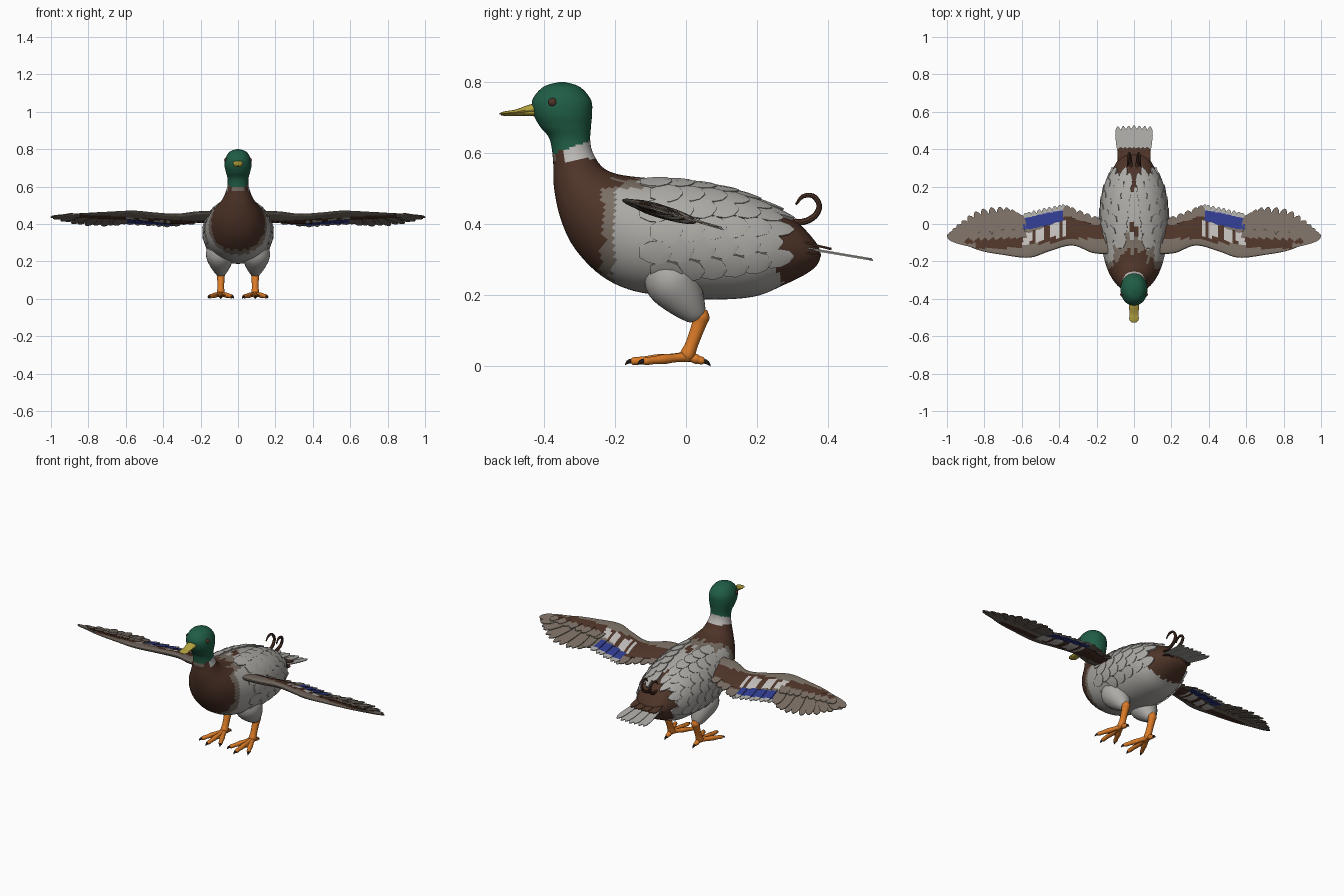
import bpy, bmesh, math
from mathutils import Vector
from mathutils.bvhtree import BVHTree

if "Cube" in bpy.data.objects:
    bpy.data.objects.remove(bpy.data.objects["Cube"], do_unlink=True)

COLOURS = {
    "head green": (0.014, 0.11, 0.06), "chest brown": (0.076, 0.034, 0.021),
    "pale grey": (0.41, 0.4, 0.375), "taupe": (0.19, 0.155, 0.125),
    "wing blue": (0.03, 0.045, 0.27), "leg orange": (0.71, 0.2, 0.021),
    "bill yellow": (0.46, 0.37, 0.05), "claw black": (0.025, 0.019, 0.017),
    "collar white": (0.52, 0.5, 0.48),
}
GREEN, BROWN, GREY, TAUPE, BLUE, ORANGE, YELLOW, BLACK, WHITE = range(len(COLOURS))
MATS = []
for label, rgb in COLOURS.items():
    m = bpy.data.materials.new(label)
    m.use_nodes = True
    m.diffuse_color = (*rgb, 1)
    m.node_tree.nodes["Principled BSDF"].inputs["Base Color"].default_value = (*rgb, 1)
    MATS.append(m)


def spline(pts, n):
    """Sample n points of a smooth curve through tuples of any size."""
    out = []
    for i in range(n):
        s = i / (n - 1) * (len(pts) - 1)
        k = min(int(s), len(pts) - 2)
        t = s - k
        p = [pts[min(max(j, 0), len(pts) - 1)] for j in range(k - 1, k + 3)]
        out.append([b + t * (c - a + t * (2 * a - 5 * b + 4 * c - d + t * (3 * b - 3 * c + d - a))) / 2
                    for a, b, c, d in zip(*p)])
    return out


def loft(bm, rings, rule):
    """Skin closed rings; rule(centre, segment) gives the colour."""
    rows = [[bm.verts.new(p) for p in r] for r in rings]
    n = len(rows[0])
    faces = [(bm.faces.new((a[i], a[(i + 1) % n], b[(i + 1) % n], b[i])), k)
             for k, (a, b) in enumerate(zip(rows, rows[1:])) for i in range(n)]
    faces += [(bm.faces.new(rows[0][::-1]), 0), (bm.faces.new(rows[-1]), len(rows) - 2)]
    for f, k in faces:
        f.material_index = rule(f.calc_center_median(), k)


def tube(bm, path, colour, n=None, sides=12):
    """Round tube along (x, y, z, radius) points."""
    pts = spline(path, n or len(path))
    rings = []
    for i, p in enumerate(pts):
        t = Vector(pts[min(i + 1, len(pts) - 1)][:3]) - Vector(pts[max(i - 1, 0)][:3])
        a = t.cross(Vector((1, 0, 0))).normalized()
        b = t.cross(a).normalized()
        rings.append([Vector(p[:3]) + p[3] * (a * math.cos(q) + b * math.sin(q))
                      for q in (math.tau * j / sides for j in range(sides))])
    loft(bm, rings, lambda c, k: colour)


def finish(name, bm, mirror=False, smooth=True):
    bmesh.ops.recalc_face_normals(bm, faces=bm.faces)
    used = sorted({f.material_index for f in bm.faces})
    for f in bm.faces:
        f.material_index = used.index(f.material_index)
    me = bpy.data.meshes.new(name)
    bm.to_mesh(me)
    bm.free()
    for i in used:
        me.materials.append(MATS[i])
    ob = bpy.data.objects.new(name, me)
    bpy.context.collection.objects.link(ob)
    if mirror:
        ob.modifiers.new("Mirror", "MIRROR").use_clip = False
    if smooth:
        bpy.ops.object.select_all(action="DESELECT")
        ob.select_set(True)
        bpy.context.view_layer.objects.active = ob
        bpy.ops.object.shade_smooth_by_angle(angle=math.radians(40))
    return ob


# Body, neck and head: rings from back/top point to front/bottom point, with half width
STATIONS = [
    (-.345, .801, -.355, .801, .004), (-.3, .787, -.402, .787, .044), (-.268, .75, -.433, .75, .068),
    (-.265, .71, -.43, .71, .072), (-.268, .675, -.412, .675, .064), (-.27, .635, -.385, .64, .055),
    (-.262, .6, -.375, .58, .06), (-.235, .56, -.372, .5, .083), (-.19, .54, -.352, .41, .118),
    (-.11, .53, -.313, .33, .148), (-.05, .528, -.24, .255, .168), (0, .522, -.15, .212, .179),
    (.07, .51, -.03, .195, .181), (.15, .49, .08, .187, .172), (.21, .465, .195, .196, .154),
    (.27, .435, .28, .23, .122), (.325, .395, .34, .26, .092), (.365, .35, .37, .285, .06),
    (.38, .322, .38, .31, .015)]


def body_colour(c, k):
    jag = .014 * math.sin(c.x * 150) + .008 * math.sin(c.z * 90)
    x = abs(c.x)
    if c.y < -.2 and c.z > .635 + (c.y + .27) * .35:
        return GREEN
    if c.y < -.2 and c.z > .585 + (c.y + .27) * .1:
        return WHITE if c.y > -.345 else TAUPE if x < .035 else BROWN
    edge = -.235 - .08 * max(0, .35 - c.z)
    if c.z > .5:
        edge = -.14 + jag if x < .07 else -.2 + jag
    if c.y < edge + jag * .3 or (x < .02 and -.06 < c.y + jag < .0 and c.z > .4):
        return BROWN
    if c.y < edge + (.08 if c.z > .5 else .035) + jag * .4:
        return TAUPE
    if c.y > .265 + .5 * jag or (c.z > .4 and x < .065 and c.y > .19 + jag):
        return BROWN
    return GREY


bm = bmesh.new()
rings = []
for yb, zb, yf, zf, w in spline(STATIONS, 120):
    top, low = Vector((0, yb, zb)), Vector((0, yf, zf))
    ring = []
    for j in range(56):
        q = math.tau * j / 56
        wide = math.copysign(abs(math.sin(q)) ** .9, math.sin(q))
        ring.append((top + low) / 2 + (top - low) / 2 * math.cos(q) + Vector((w * wide, 0, 0)))
    rings.append(ring)
loft(bm, rings, body_colour)
bmesh.ops.recalc_face_normals(bm, faces=bm.faces)
skin = BVHTree.FromBMesh(bm)
finish("body", bm)


# Contour feathers hugging the back and flanks
def on_skin(y, a, lift):
    d = Vector((math.sin(a), 0, math.cos(a)))
    hit, normal, _, _ = skin.ray_cast(Vector((0, y, .35)) + d * .5, -d)
    return hit + normal * lift


bm = bmesh.new()
for row in range(6):
    for col in range(6):
        y0 = -.13 + .062 * col + .03 * (row % 2)
        a = .42 + .33 * row - .03 * col
        rings = []
        for t, w in ((0, .5), (.3, .9), (.6, 1), (.85, .75), (1, .15)):
            y, da, up = y0 + .09 * t, .19 * w, .004 + .006 * t
            rings.append([on_skin(y, a + s * da, h) for s, h in
                          ((-1, up), (0, up + .002), (1, up), (1, -.003), (0, -.003), (-1, -.003))])
        loft(bm, rings, lambda c, k: GREY)
finish("body_feathers", bm, mirror=True)


# Flat quill feather between two (x, y) points on a sloping sheet
def quill(bm, base, tip, half, sheet, lift, colours):
    b, t = Vector(base), Vector(tip)
    side = Vector((b.y - t.y, t.x - b.x)).normalized()
    rings = []
    for s, w in zip((0, .35, .6, .8, .93, 1), (.6, .9, 1, .95, .65, .15)):
        p = b.lerp(t, s)
        l, r = p - side * half * w, p + side * half * w
        rings.append([(q.x, q.y, sheet(q) + lift + h) for q, h in ((l, .002), (r, .002), (r, -.002), (l, -.002))])
    loft(bm, rings, lambda c, k: colours[k])


def wing_sheet(p):
    return .415 - .29 * p.y


def arm_colour(c, k):
    if c.x < .36:
        return BROWN if c.y > -.075 else TAUPE
    if c.x < .6:
        if c.y > -.06 - .2 * (c.x - .36):
            return WHITE if int(c.x * 40) % 3 else BROWN
        return BROWN if c.y > -.09 - .1 * (c.x - .36) else TAUPE
    return BROWN if c.x < .84 and abs(c.y + .105) < .025 else TAUPE


# Wings: fleshy arm, then tertials, secondaries and primaries
bm = bmesh.new()
ARM = [(.13, -.16, 0, .02), (.22, -.155, 0, .02), (.33, -.115, .03, .018), (.45, -.145, 0, .016),
       (.56, -.18, -.04, .014), (.7, -.165, -.045, .01), (.83, -.14, -.06, .007), (.95, -.09, -.07, .004)]
rings = []
for x, lead, trail, thick in spline(ARM, 50):
    ring = []
    for j in range(24):
        q = math.tau * j / 24
        y = (lead + trail) / 2 - (trail - lead) / 2 * math.cos(q)
        ring.append((x, y, .415 - .29 * y + thick * math.sin(q)))
    rings.append(ring)
loft(bm, rings, arm_colour)
FEATHERS = [
    (6, [(.17, -.08), (.27, -.07), (.35, -.05)], [(.18, .03), (.27, .065), (.36, .1)], .024,
     (BROWN, BROWN, TAUPE, TAUPE, TAUPE)),
    (9, [(.37, -.05), (.47, -.06), (.57, -.08)], [(.38, .105), (.48, .085), (.58, .06)], .018,
     (TAUPE, BLUE, BLUE, GREY, GREY)),
    (14, [(.59, -.07), (.67, -.1), (.75, -.11), (.82, -.11), (.86, -.11)],
     [(.61, .05), (.69, .09), (.83, .075), (.94, 0), (1, -.06)], .024, (TAUPE,) * 5)]
for count, bases, tips, half, colours in FEATHERS:
    for i, (b, t) in enumerate(zip(spline(bases, count), spline(tips, count))):
        quill(bm, b, t, half, wing_sheet, .004 * (i % 2), colours)
# Short coverts laid over the hand
for i, (b, t) in enumerate(zip(spline([(.58, -.1), (.88, -.1)], 10), spline([(.61, -.02), (.93, -.055)], 10))):
    quill(bm, b, t, .02, wing_sheet, .009 + .002 * (i % 2), (BROWN,) + (TAUPE,) * 4)
finish("wings", bm, mirror=True, smooth=False)

# Tail fan with brown coverts above and below
bm = bmesh.new()
for i in range(-3, 4):
    lift = .003 * (i % 2)
    quill(bm, (.02 * i, .3), (.029 * i, .527 - .002 * abs(i)), .02,
          lambda p: .333 - .17 * (p.y - .32), lift, (GREY,) * 5)
    for h, end in ((.016, .41), (-.016, .38)):
        quill(bm, (.02 * i, .29), (.024 * i, end), .02,
              lambda p: .333 + h - (.17 + h * 4) * (p.y - .32), lift, (BROWN,) * 5)
finish("tail", bm, smooth=False)

# Curled tail feathers
bm = bmesh.new()
tube(bm, [(.015, .26, .42, .008), (.018, .32, .405, .009), (.022, .36, .42, .009), (.026, .376, .45, .008),
          (.03, .36, .478, .007), (.032, .33, .478, .006), (.034, .31, .455, .003)], BROWN, 30, 8)
finish("tail_curls", bm, mirror=True)

# Bill: upper and lower halves
bm = bmesh.new()
BILL = [(-.4, .726, .028, .018), (-.44, .724, .027, .013), (-.48, .716, .024, .007),
        (-.51, .713, .025, .005), (-.526, .711, .013, .002)]
for drop, size in ((0, 1), (.009, .85)):
    loft(bm, [[(size * w * math.cos(q), -.4 + (y + .4) * (.97 if drop else 1), z - drop * h / .018 - drop * .2
                + size * h * math.sin(q)) for q in (math.tau * j / 20 for j in range(20))]
              for y, z, w, h in spline(BILL, 24)], lambda c, k: YELLOW)
finish("bill", bm)

# Eyes
bm = bmesh.new()
bmesh.ops.create_uvsphere(bm, u_segments=16, v_segments=10, radius=.013)
bmesh.ops.translate(bm, vec=(.061, -.376, .743), verts=bm.verts)
for f in bm.faces:
    f.material_index = BROWN
finish("eyes", bm, mirror=True)

# Feathered thighs
bm = bmesh.new()
tube(bm, [(.095, -.075, .3, .05), (.097, -.045, .245, .075), (.094, -.005, .19, .06), (.092, .03, .14, .03),
          (.092, .036, .128, .012)], GREY, 16, 24)
finish("thighs", bm, mirror=True)

# Legs, toes, webs and claws
bm = bmesh.new()
tube(bm, [(.092, .048, .16, .012), (.092, .043, .14, .024), (.092, .036, .115, .02), (.092, .016, .06, .018),
          (.092, .004, .03, .021), (.092, 0, .014, .012)], ORANGE, 20)
ankle = Vector((.092, .005, .026))
TOES = [Vector((.034, -.115, .013)), Vector((.092, -.148, .013)), Vector((.15, -.115, .013)), Vector((.092, .046, .014))]
for tip in TOES:
    d = (tip - ankle).normalized()
    knuckle = ankle.lerp(tip, .55)
    tube(bm, [(*ankle, .015), (*ankle.lerp(tip, .3), .012), (*knuckle, .014), (*ankle.lerp(tip, .8), .011),
              (*tip, .011), (*(tip + d * .008), .005)], ORANGE, 14, 10)
    tube(bm, [(*tip, .007), (*(tip + d * .014), .006), (*(tip + d * .024 - Vector((0, 0, .008))), .001)], BLACK, 6, 8)
for a, b in zip(TOES[:2], TOES[1:3]):
    up = Vector((0, 0, .003))
    loft(bm, [[ankle.lerp(a, t) + up, ankle.lerp(b, t) + up, ankle.lerp(b, t) - up, ankle.lerp(a, t) - up]
              for t in (.1, .4, .62)], lambda c, k: ORANGE)
finish("legs_and_feet", bm, mirror=True)
